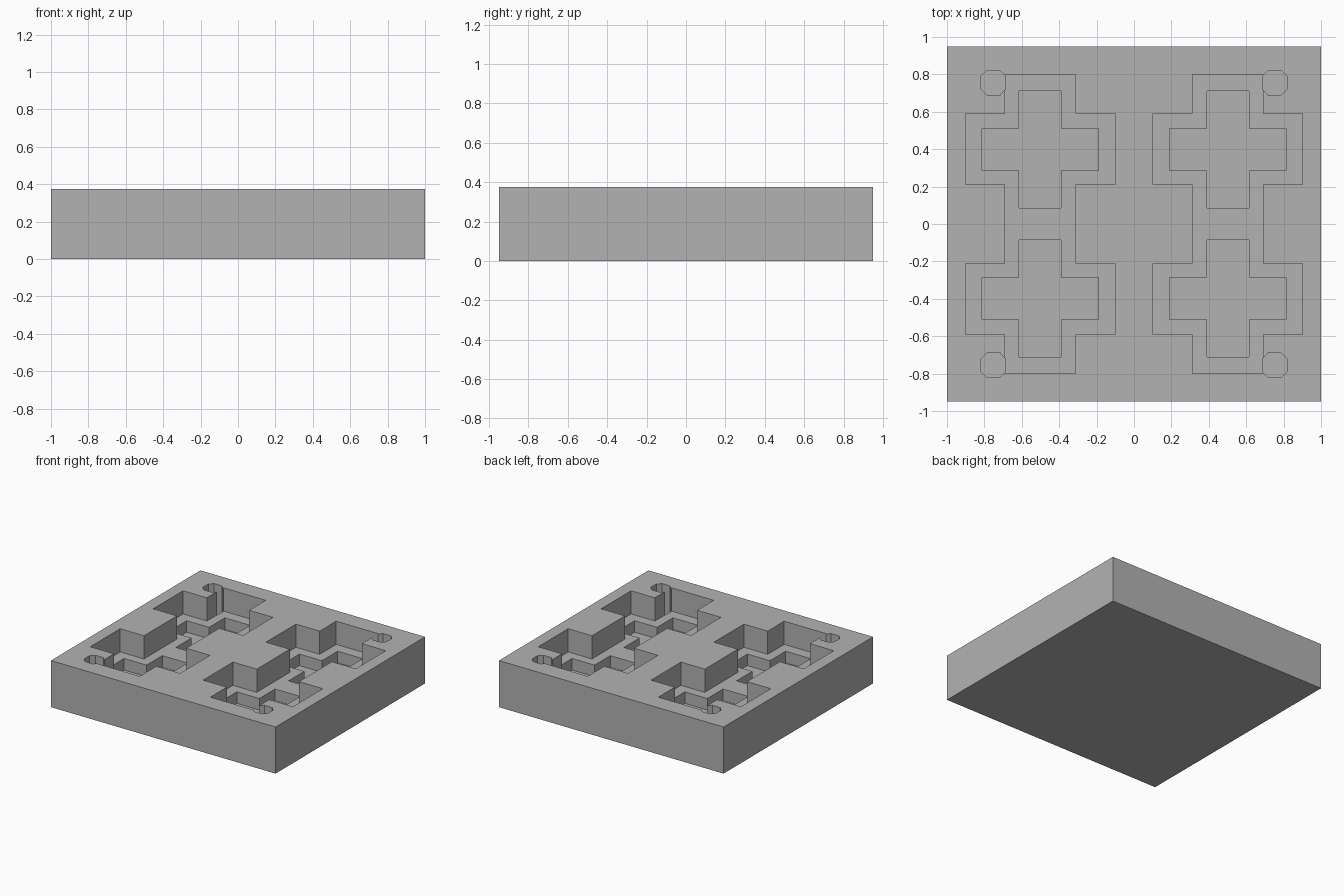
import bpy, bmesh

cube = bpy.data.objects.get("Cube")
if cube:
    bpy.data.objects.remove(cube, do_unlink=True)

HEIGHT = 0.375
grey = bpy.data.materials.new("plain grey")
grey.use_nodes = True
colour = (0.45, 0.45, 0.45, 1)
grey.diffuse_color = colour
grey.node_tree.nodes["Principled BSDF"].inputs["Base Color"].default_value = colour


def prism(name, outline, low, high):
    """Extrude a closed outline from low to high."""
    bm = bmesh.new()
    face = bm.faces.new([bm.verts.new((x, y, low)) for x, y in outline])
    top = bmesh.ops.extrude_face_region(bm, geom=[face])["geom"]
    bmesh.ops.translate(bm, vec=(0, 0, high - low),
                        verts=[v for v in top if isinstance(v, bmesh.types.BMVert)])
    bmesh.ops.recalc_face_normals(bm, faces=bm.faces)
    mesh = bpy.data.meshes.new(name)
    bm.to_mesh(mesh)
    bm.free()
    mesh.materials.append(grey)
    obj = bpy.data.objects.new(name, mesh)
    bpy.context.collection.objects.link(obj)
    return obj


def four_fold(quarter, cx=0, cy=0):
    """Mirror a quarter outline into a closed loop about a centre."""
    back = quarter[::-1]
    loop = quarter + [(-x, y) for x, y in back]
    loop += [(-x, -y) for x, y in quarter] + [(x, -y) for x, y in back]
    return [(cx + x, cy + y) for x, y in loop]


# Solid block
block = prism("mould_block", four_fold([(1, 0.95)])[0:4], 0, HEIGHT)

# Cutters: joined shallow slots, deeper crosses and round corner holes
slot = [(0.188, 0.8), (0.188, 0.59), (0.4, 0.59), (0.4, 0.21), (0.188, 0.21)][::-1]
cross = [(0.312, 0.112), (0.112, 0.112), (0.112, 0.312)]
hole = [(0.066, 0.035), (0.05, 0.05), (0.035, 0.066)]
cutters = []


def cut(name, outline, depth):
    cutters.append(prism(name, outline, HEIGHT - depth, HEIGHT + 0.1))


for sx in (-1, 1):
    cut("slot_cutter", four_fold(slot, sx * 0.502), 0.187)
    for sy in (-1, 1):
        cut("cross_cutter", four_fold(cross, sx * 0.502, sy * 0.398), 0.28)
        cut("hole_cutter", four_fold(hole, sx * 0.752, sy * 0.755), 0.28)

for cutter in cutters:
    mod = block.modifiers.new(cutter.name, "BOOLEAN")
    mod.operation = "DIFFERENCE"
    mod.solver = "EXACT"
    mod.object = cutter
    cutter.hide_render = True

# Bake the cuts and discard the cutters
bpy.context.view_layer.update()
graph = bpy.context.evaluated_depsgraph_get()
baked = bpy.data.meshes.new_from_object(block.evaluated_get(graph))
block.modifiers.clear()
block.data = baked
for cutter in cutters:
    bpy.data.objects.remove(cutter, do_unlink=True)
